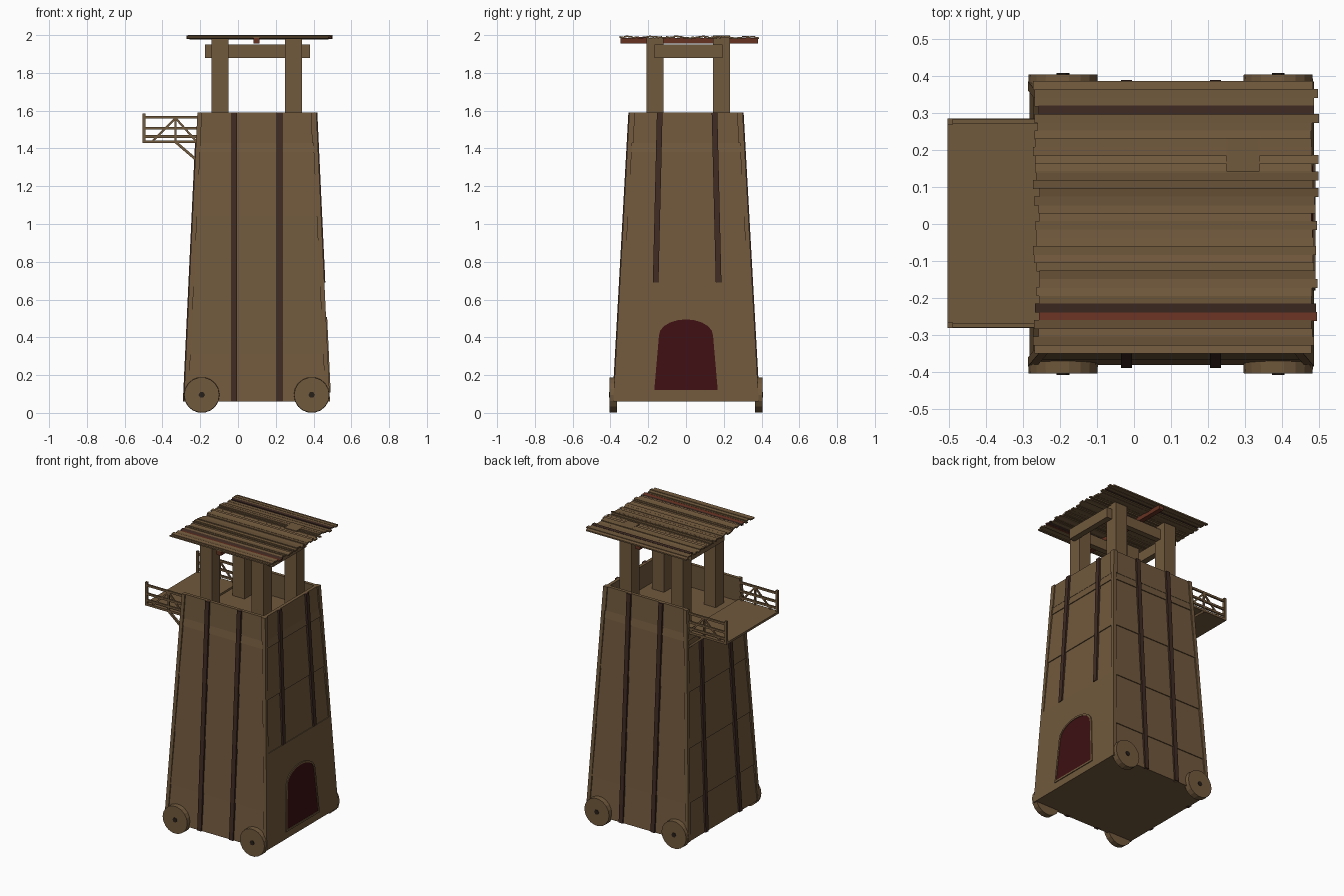
import bpy, bmesh, math, random
from mathutils import Vector

random.seed(4)
if "Cube" in bpy.data.objects:
    bpy.data.objects.remove(bpy.data.objects["Cube"])


def material(name, rgb):
    m = bpy.data.materials.new(name)
    m.use_nodes = True
    m.diffuse_color = (*rgb, 1)
    bsdf = next(n for n in m.node_tree.nodes if n.type == 'BSDF_PRINCIPLED')
    bsdf.inputs["Base Color"].default_value = (*rgb, 1)
    return m


WOOD = material("weathered wood", (0.165, 0.1, 0.046))
DARK = material("dark batten wood", (0.05, 0.024, 0.017))
RED = material("red brown wood", (0.133, 0.032, 0.016))
DOOR = material("dark red door", (0.047, 0.005, 0.006))
IRON = material("black iron", (0.02, 0.014, 0.01))


def solid(name, blocks, mat):
    """One object from blocks, each given as a bottom loop and a top loop."""
    bm = bmesh.new()
    for low, high in blocks:
        a = [bm.verts.new(p) for p in low]
        b = [bm.verts.new(p) for p in high]
        bm.faces.new(a[::-1])
        bm.faces.new(b)
        for i in range(len(a)):
            j = (i + 1) % len(a)
            bm.faces.new((a[i], a[j], b[j], b[i]))
    bmesh.ops.recalc_face_normals(bm, faces=bm.faces)
    mesh = bpy.data.meshes.new(name)
    bm.to_mesh(mesh)
    bm.free()
    mesh.materials.append(mat)
    ob = bpy.data.objects.new(name, mesh)
    bpy.context.collection.objects.link(ob)
    return ob


def rect(x0, x1, y0, y1, z):
    return [(x0, y0, z), (x1, y0, z), (x1, y1, z), (x0, y1, z)]


def block(x0, x1, y0, y1, z0, z1):
    return rect(x0, x1, y0, y1, z0), rect(x0, x1, y0, y1, z1)


def bar(p, q, w, y, depth):
    """Straight stick in an x-z plane."""
    p, q = Vector((p[0], 0, p[1])), Vector((q[0], 0, q[1]))
    d = (q - p).normalized()
    n = Vector((-d.z, 0, d.x)) * w / 2
    t = Vector((0, depth / 2, 0))
    c = Vector((0, y, 0))
    return tuple([e + c + s * n + k * t for s, k in ((-1, -1), (1, -1), (1, 1), (-1, 1))]
                 for e in (p, q))


# Tapered tower shape
CX, BASE, TOP, FLOOR = 0.1, 0.06, 1.59, 1.43


def half(z):
    t = (z - BASE) / (TOP - BASE)
    return 0.387 - 0.072 * t, 0.385 - 0.085 * t


def on_wall(side, u, z, off):
    hx, hy = half(z)
    if side in ("front", "back"):
        s = -1 if side == "front" else 1
        return (CX + u, s * (hy + off), z)
    s = 1 if side == "right" else -1
    return (CX + s * (hx + off), u, z)


def slab(side, low, high, z0, z1, inner, outer):
    """Strip following a sloping wall; low and high are its (start, end) widths."""
    return tuple([on_wall(side, u[0], z, inner), on_wall(side, u[1], z, inner),
                  on_wall(side, u[1], z, outer), on_wall(side, u[0], z, outer)]
                 for u, z in ((low, z0), (high, z1)))


def ring(z, off):
    hx, hy = half(z)
    return rect(CX - hx - off, CX + hx + off, -hy - off, hy + off, z)


# Overlapping board courses of the body
levels = [BASE, 0.31, 0.67, 1.04, 1.38, FLOOR]
solid("tower_body", [(ring(a, -0.004), ring(b, -0.010))
                     for a, b in zip(levels, levels[1:])], WOOD)

# Parapet on three sides, open towards the balcony
parapet = []
for side in ("front", "back", "right"):
    k = 0 if side in ("front", "back") else 1
    a, b = half(FLOOR)[k], half(TOP)[k]
    parapet.append(slab(side, (-a, a), (-b, b), FLOOR, TOP, -0.03, -0.008))
solid("parapet", parapet, WOOD)

# Plain lower panel of the door wall
a, b = half(BASE)[1] - 0.01, half(0.69)[1] - 0.01
solid("door_wall_panel", [slab("right", (-a, a), (-b, b), BASE, 0.69, -0.02, 0)], WOOD)

# Corner posts
corners = []
for sx in (-1, 1):
    for sy in (-1, 1):
        loops = []
        for z in (BASE, TOP):
            hx, hy = half(z)
            x, y = CX + sx * hx, sy * hy
            loops.append(rect(x - sx * 0.024, x, y - sy * 0.024, y, z))
        corners.append(tuple(loops))
solid("corner_posts", corners, WOOD)

# Vertical battens
battens = []
for s in (-1, 1):
    u = (s * 0.12 - 0.015, s * 0.12 + 0.015)
    for side in ("front", "back"):
        battens.append(slab(side, u, u, BASE, TOP, -0.02, 0.005))
    for side, z0, z1 in (("right", 0.69, TOP), ("left", BASE, FLOOR)):
        mid = [0.006 + s * (0.145 + (TOP - z) * 0.024) for z in (z0, z1)]
        lo, hi = [(m - 0.015, m + 0.015) for m in mid]
        battens.append(slab(side, lo, hi, z0, z1, -0.02, 0.005))
solid("battens", battens, DARK)


# Arched door and its frame
def arch(grow, off):
    pts = [(-0.168 - grow, 0.12 - grow)]
    for i in range(11):
        t = math.pi * (1 - i / 10)
        pts.append(((0.143 + grow) * math.cos(t), 0.41 + (0.085 + grow) * math.sin(t)))
    pts.append((0.168 + grow, 0.12 - grow))
    return [on_wall("right", u, z, off) for u, z in pts]


solid("door", [(arch(0, -0.004), arch(0, 0.002))], DOOR)
loops = [arch(g, o) for g, o in ((0, -0.004), (0.012, -0.004), (0.012, 0.006), (0, 0.006))]
count = len(loops[0])
solid("door_frame", [([l[i] for l in loops], [l[(i + 1) % count] for l in loops])
                     for i in range(count)], WOOD)


# Wheels with iron hubs
def disc(x, z, y, r, n):
    return [(x + r * math.cos(math.tau * i / n), y, z + r * math.sin(math.tau * i / n))
            for i in range(n)]


wheels, hubs = [], []
for x in (-0.192, 0.39):
    for s in (-1, 1):
        wheels.append((disc(x, 0.095, s * 0.365, 0.095, 18), disc(x, 0.095, s * 0.405, 0.093, 18)))
        hubs.append((disc(x, 0.095, s * 0.39, 0.017, 6), disc(x, 0.095, s * 0.408, 0.017, 6)))
solid("wheels", wheels, WOOD)
solid("wheel_hubs", hubs, IRON)

# Balcony floor, side railings and braces
solid("balcony_floor", [block(-0.505, -0.2, -0.282, 0.285, 1.428, 1.443)], WOOD)
rails = []
for y in (-0.274, 0.277):
    rails.append(bar((-0.497, 1.43), (-0.497, 1.586), 0.016, y, 0.016))
    rails.append(bar((-0.33, 1.43), (-0.33, 1.56), 0.011, y, 0.012))
    for z in (1.463, 1.507, 1.565):
        rails.append(bar((-0.5, z), (-0.215, z), 0.014, y, 0.012))
    for x in (-0.45, -0.225):
        rails.append(bar((x, 1.442), (-0.33, 1.56), 0.011, y, 0.008))
    rails.append(bar((-0.335, 1.438), (-0.215, 1.335), 0.014, y, 0.014))
solid("balcony_railings", rails, WOOD)

# Roof posts and the frame tying them together
solid("roof_posts", [block(x, x + 0.09, y, y + 0.09, FLOOR, 1.998 if x > 0 and y > 0 else 1.985)
                     for x in (-0.14, 0.25) for y in (-0.21, 0.142)], WOOD)
tie = [block(-0.175, 0.38, y, y + 0.04, 1.88, 1.95) for y in (-0.167, 0.153)]
tie += [block(x, x + 0.04, -0.167, 0.193, 1.88, 1.95) for x in (-0.175, 0.34)]
solid("tie_beams", tie, WOOD)
solid("ridge_beam", [block(0.082, 0.115, -0.348, 0.38, 1.955, 1.984)], RED)

# Uneven roof planks running across
planks = {"roof_planks": [], "dark_roof_planks": [], "red_roof_plank": []}
step, n = 0.0223, 33
for i in range(n):
    y = -0.35 + i * step
    kind = "roof_planks"
    if i in (5, 29):
        kind = "dark_roof_planks"
    elif i == 4:
        kind = "red_roof_plank"
    x0 = -0.262 + random.uniform(-0.012, 0.008)
    x1 = 0.488 + random.uniform(-0.010, 0.012)
    z = 1.989 + 0.003 * math.sin(i * 1.1) + random.uniform(-0.002, 0.002)
    tilt = random.uniform(-0.003, 0.003)
    low = rect(x0, x1, y - 0.001, y + step + 0.001, z - 0.005)
    loops = [[(px, py, pz + h + (tilt if py > y + 0.01 else -tilt)) for px, py, pz in low]
             for h in (0, 0.009)]
    planks[kind].append(tuple(loops))
for (name, blocks), mat in zip(planks.items(), (WOOD, DARK, RED)):
    solid(name, blocks, mat)
